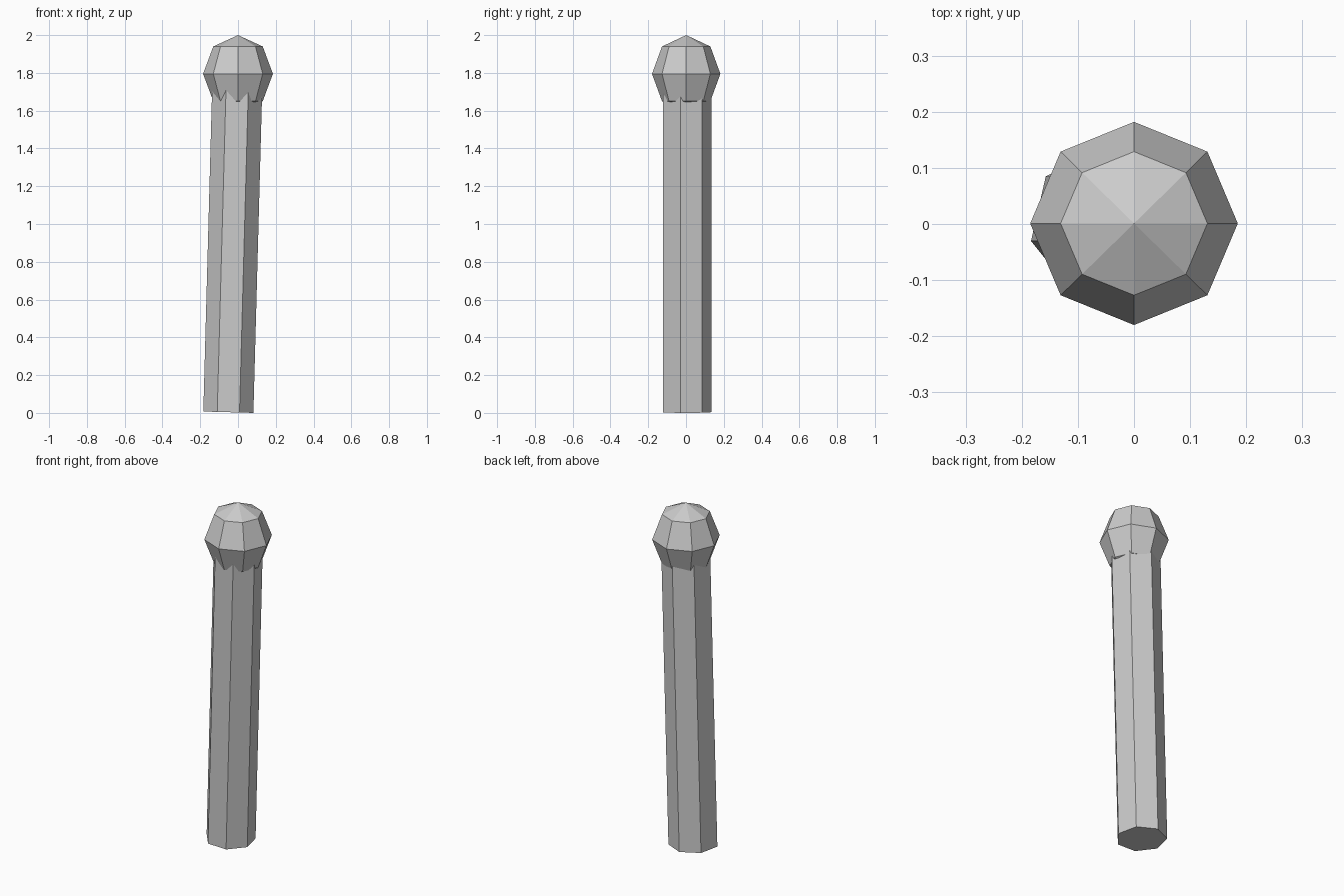
import bpy, math

if "Cube" in bpy.data.objects:
    bpy.data.objects.remove(bpy.data.objects["Cube"])

grey = bpy.data.materials.new("plain grey")
grey.diffuse_color = (0.6, 0.6, 0.6, 1)
grey.use_nodes = True
grey.node_tree.nodes["Principled BSDF"].inputs["Base Color"].default_value = grey.diffuse_color

# Seven-sided shaft, leaning slightly towards +x
LENGTH = 1.75
tilt = math.radians(1.56)
half = LENGTH / 2
bpy.ops.mesh.primitive_cylinder_add(
    vertices=7, radius=0.136, depth=LENGTH,
    location=(-0.051 + half * math.sin(tilt), 0, 0.0037 + half * math.cos(tilt)),
    rotation=(0, tilt, 0))
shaft = bpy.context.object
shaft.name = "shaft"
shaft.data.materials.append(grey)

# Faceted knob on top
bpy.ops.mesh.primitive_uv_sphere_add(
    segments=8, ring_count=4, radius=1, location=(0, 0.001, 1.795))
knob = bpy.context.object
knob.name = "knob"
knob.scale = (0.185, 0.181, 0.205)
knob.data.materials.append(grey)
